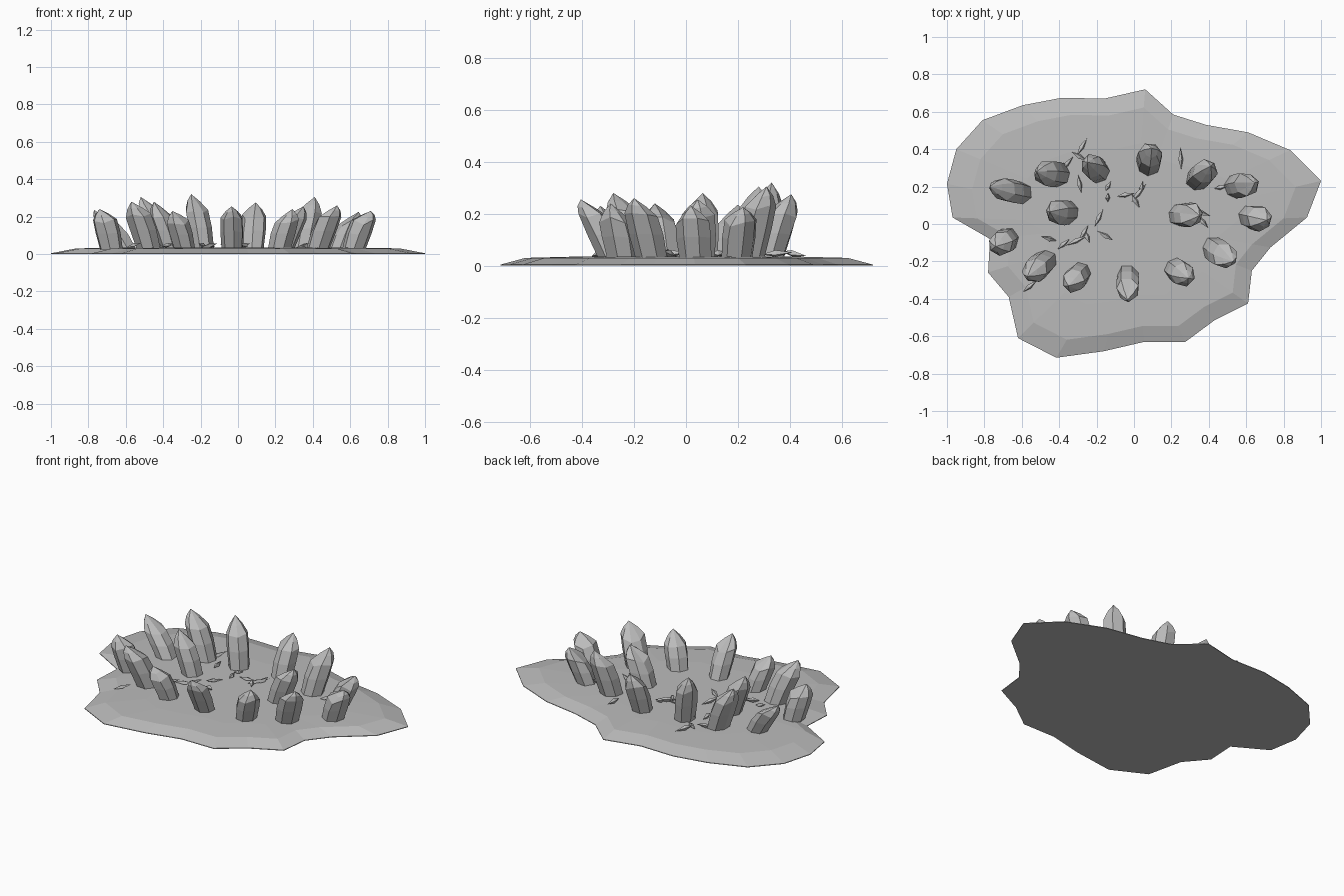
import bpy, bmesh, math, random
from mathutils import Vector

if "Cube" in bpy.data.objects:
    bpy.data.objects.remove(bpy.data.objects["Cube"])

random.seed(4)
stone = bpy.data.materials.new("pale grey stone")
stone.diffuse_color = (0.5, 0.5, 0.5, 1)
stone.use_nodes = True
stone.node_tree.nodes["Principled BSDF"].inputs["Base Color"].default_value = stone.diffuse_color


def loft(name, rings, start=None, end=None):
    """Join rings of points; close each end with an apex or a flat face."""
    bm = bmesh.new()
    vr = [[bm.verts.new(p) for p in r] for r in rings]
    n = len(vr[0])
    for a, b in zip(vr, vr[1:]):
        for i in range(n):
            j = (i + 1) % n
            bm.faces.new((a[i], a[j], b[j], b[i]))
    for ring, apex in ((vr[0], start), (vr[-1], end)):
        if apex is None:
            bm.faces.new(ring)
        else:
            v = bm.verts.new(apex)
            for i in range(n):
                bm.faces.new((ring[i], ring[(i + 1) % n], v))
    bmesh.ops.recalc_face_normals(bm, faces=bm.faces)
    me = bpy.data.meshes.new(name)
    bm.to_mesh(me)
    bm.free()
    me.materials.append(stone)
    ob = bpy.data.objects.new(name, me)
    bpy.context.collection.objects.link(ob)


# rock slab: irregular outline with a sloping rim
outline = [(.06, .72), (.21, .585), (.385, .53), (.61, .49), (.835, .395), (1, .23),
           (.925, .035), (.73, -.125), (.63, -.25), (.61, -.425), (.43, -.515),
           (.275, -.63), (.055, -.63), (-.16, -.68), (-.415, -.715), (-.62, -.61),
           (-.67, -.39), (-.78, -.26), (-.77, -.08), (-.97, .035), (-1, .215),
           (-.95, .4), (-.81, .555), (-.595, .635), (-.385, .675), (-.16, .67)]
loft("rock_slab",
     [[(x * s, y * s, z) for x, y in outline]
      for s, z in ((1, 0), (1, .004), (.865, .03), (.6, .035))],
     start=(0, 0, 0), end=(0, 0, .035))

# standing crystals: base x, base y, tip x, tip y, tip z
crystals = [(-.605, .165, -.77, .2, .235), (-.68, -.08, -.74, -.12, .24),
            (-.40, .265, -.52, .28, .305), (-.19, .28, -.25, .33, .32),
            (-.35, .065, -.45, .065, .28), (-.475, -.195, -.57, -.28, .28),
            (-.285, -.26, -.35, -.33, .23), (-.03, -.275, -.035, -.405, .255),
            (.22, -.24, .29, -.29, .24), (.425, -.13, .53, -.2, .26),
            (.62, .04, .71, .02, .23), (.54, .195, .645, .22, .225),
            (.34, .235, .41, .31, .305), (.075, .315, .095, .405, .275),
            (.24, .05, .35, .045, .255)]
for k, (bx, by, tx, ty, h) in enumerate(crystals):
    n = 7
    turn = random.uniform(0, 6)
    radii = [random.uniform(.92, 1.1) for _ in range(n)]
    lift = [random.uniform(-.015, .015) for _ in range(n)]
    rings = []
    # radius, share of lean, share of height, unevenness
    for r, lean, up, rough in ((.061, 0, 0, 0), (.067, .3, .4, .3),
                               (.064, .58, .7, 1), (.036, .82, .86, .5)):
        cx, cy = bx + (tx - bx) * lean, by + (ty - by) * lean
        cz = .025 + (h - .025) * up
        rings.append([(cx + r * radii[i] * math.cos(turn + math.tau * i / n),
                       cy + r * radii[i] * math.sin(turn + math.tau * i / n),
                       cz + lift[i] * rough) for i in range(n)])
    loft(f"crystal_{k + 1}", rings, end=(tx, ty, h))

# loose shards on the slab: x, y, heading in degrees, length
shards = [(-.28, .41, 60, .11), (-.29, .36, 150, .09), (-.36, .32, 50, .1),
          (-.29, .21, 100, .1), (-.22, .25, 140, .09), (-.14, .2, 60, .06),
          (-.14, .14, 90, .05), (-.19, .03, 65, .11), (-.15, -.065, 150, .1),
          (-.27, -.05, 60, .1), (-.31, -.09, 25, .13), (-.38, -.11, 40, .09),
          (-.45, -.08, 165, .09), (-.56, -.335, 40, .1), (-.25, -.07, 110, .07),
          (-.05, .155, 10, .1), (.02, .16, 50, .13), (.01, .12, 120, .09),
          (.04, .19, 80, .07), (.25, .345, 92, .12), (.36, .06, 160, .11),
          (.37, .01, 130, .09), (.46, .195, 10, .07)]
for k, (x, y, deg, length) in enumerate(shards):
    a = math.radians(deg)
    axis = Vector((math.cos(a), math.sin(a), random.uniform(-.3, .45)))
    side = Vector((-math.sin(a), math.cos(a), 0))
    c = Vector((x, y, .047))
    up = Vector((0, 0, 1))
    ring = [c + (side * math.cos(t) + up * math.sin(t)) * .014
            for t in (.4, 1.97, 3.54, 5.11)]
    loft(f"shard_{k + 1}", [ring], start=c - axis * length * .45,
         end=c + axis * length * .55)
